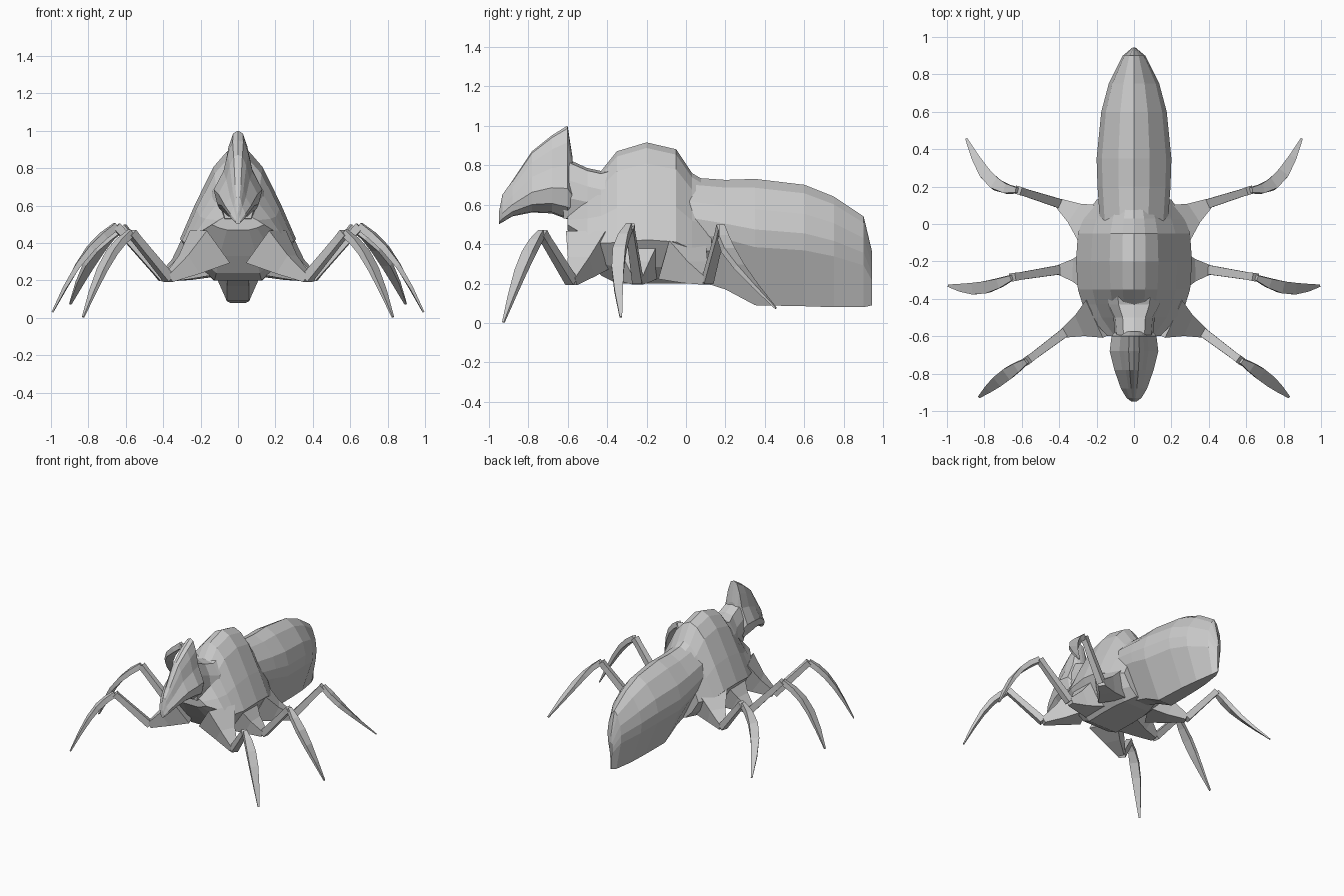
import bpy, bmesh
from math import sin, pi
from mathutils import Vector

if "Cube" in bpy.data.objects:
    bpy.data.objects.remove(bpy.data.objects["Cube"])

grey = bpy.data.materials.new("plain grey")
grey.diffuse_color = (0.6, 0.6, 0.6, 1)
grey.use_nodes = True
grey.node_tree.nodes["Principled BSDF"].inputs["Base Color"].default_value = grey.diffuse_color


def skin(name, rings, mirror=False):
    """Join closed rings of points into a capped flat-faced solid."""
    bm = bmesh.new()
    vs = [[bm.verts.new(p) for p in r] for r in rings]
    n = len(vs[0])
    for a, b in zip(vs, vs[1:]):
        for i in range(n):
            bm.faces.new((a[i], a[(i + 1) % n], b[(i + 1) % n], b[i]))
    bm.faces.new(vs[0][::-1])
    bm.faces.new(vs[-1])
    bmesh.ops.recalc_face_normals(bm, faces=bm.faces)
    me = bpy.data.meshes.new(name)
    bm.to_mesh(me)
    bm.free()
    me.materials.append(grey)
    ob = bpy.data.objects.new(name, me)
    bpy.context.collection.objects.link(ob)
    if mirror:
        ob.modifiers.new("mirror", "MIRROR").use_mirror_merge = False


def body(name, profile, stations):
    """Loft a symmetric profile; stations are (y, half width, bottom, top)."""
    outline = profile + [(-w, h) for w, h in profile[-2:0:-1]]
    skin(name, [[(w * hw, y, lo + h * (hi - lo)) for w, h in outline]
                for y, hw, lo, hi in stations])


def limb(name, points, sizes):
    """Four-sided limb through points, each with a half width and half height."""
    rings = []
    for i, (p, (w, h)) in enumerate(zip(points, sizes)):
        d = points[min(i + 1, len(points) - 1)] - points[max(i - 1, 0)]
        side = d.cross(Vector((0, 0, 1))).normalized()
        up = side.cross(d).normalized()
        rings.append([p + side * w * a + up * h * b
                      for a, b in ((1, 1), (-1, 1), (-1, -1), (1, -1))])
    skin(name, rings, True)


# thorax: humped back, chest sloping back underneath the neck
body("thorax",
     [(0, 0), (.42, 0), (.72, .12), (1, .31), (.74, .57), (.42, .85), (.2, .96), (0, 1)],
     [(-.6, .14, .47, .56), (-.5, .235, .33, .68), (-.43, .275, .24, .77),
      (-.35, .3, .2, .87), (-.2, .31, .2, .915), (-.05, .3, .2, .88),
      (.03, .27, .2, .76), (.13, .2, .21, .7)])

# abdomen: flat flanks narrowing to the keel, ridge on top, thin upright tail
body("abdomen",
     [(0, 0), (.3, 0), (.95, .46), (1, .6), (.86, .76), (.42, .93), (0, 1)],
     [(-.02, .18, .24, .74), (.2, .195, .17, .725), (.35, .2, .09, .73),
      (.6, .175, .085, .7), (.75, .135, .08, .64), (.9, .06, .08, .54),
      (.943, .008, .09, .36)])

# head: tall narrow crest sloping down to the muzzle, cheeks low down
body("head",
     [(0, 0), (.4, .02), (.85, .13), (1, .33), (.6, .58), (.42, .82), (.22, .97), (0, 1)],
     [(-.948, .015, .5, .56), (-.93, .04, .51, .65), (-.88, .07, .54, .72),
      (-.78, .105, .56, .87), (-.68, .13, .555, .95), (-.6, .12, .525, 1),
      (-.575, .1, .55, .84)])

# neck
body("neck", [(0, 0), (.7, 0), (1, .35), (.9, .65), (.55, .95), (0, 1)],
     [(-.62, .1, .53, .84), (-.5, .11, .52, .785), (-.43, .15, .5, .77), (-.36, .16, .5, .79)])

# legs: hip root, ankle of the hip, knee, foot tip and outward bow of the shin
legs = {
    "front": ((.15, -.48, .38), (.37, -.58, .21), (.57, -.73, .455), (.828, -.925, .004), (0, .01, .08)),
    "middle": ((.2, -.25, .32), (.4, -.245, .215), (.65, -.285, .49), (.992, -.33, .03), (0, -.035, .07)),
    "rear": ((.2, -.02, .32), (.4, .11, .215), (.62, .18, .485), (.896, .455, .075), (.01, -.08, .05)),
}
STEPS = 5
for place, points in legs.items():
    root, low, knee, tip, bow = map(Vector, points)
    # hip wedge, wide at the body
    limb(place + "_hip", [root, root.lerp(low, .5) - Vector((0, 0, .01)), low],
         [(.11, .11), (.06, .06), (.025, .022)])
    # thigh rising to the knee
    limb(place + "_thigh", [low, low.lerp(knee, .85), knee],
         [(.025, .025), (.02, .021), (.022, .022)])
    # blade-like shin, widest in the middle
    ts = [i / STEPS for i in range(STEPS + 1)]
    limb(place + "_shin", [knee.lerp(tip, t) + bow * sin(pi * t) for t in ts],
         [(.014 - .008 * t + .023 * sin(pi * t), .02 - .016 * t + .004 * sin(pi * t)) for t in ts])
